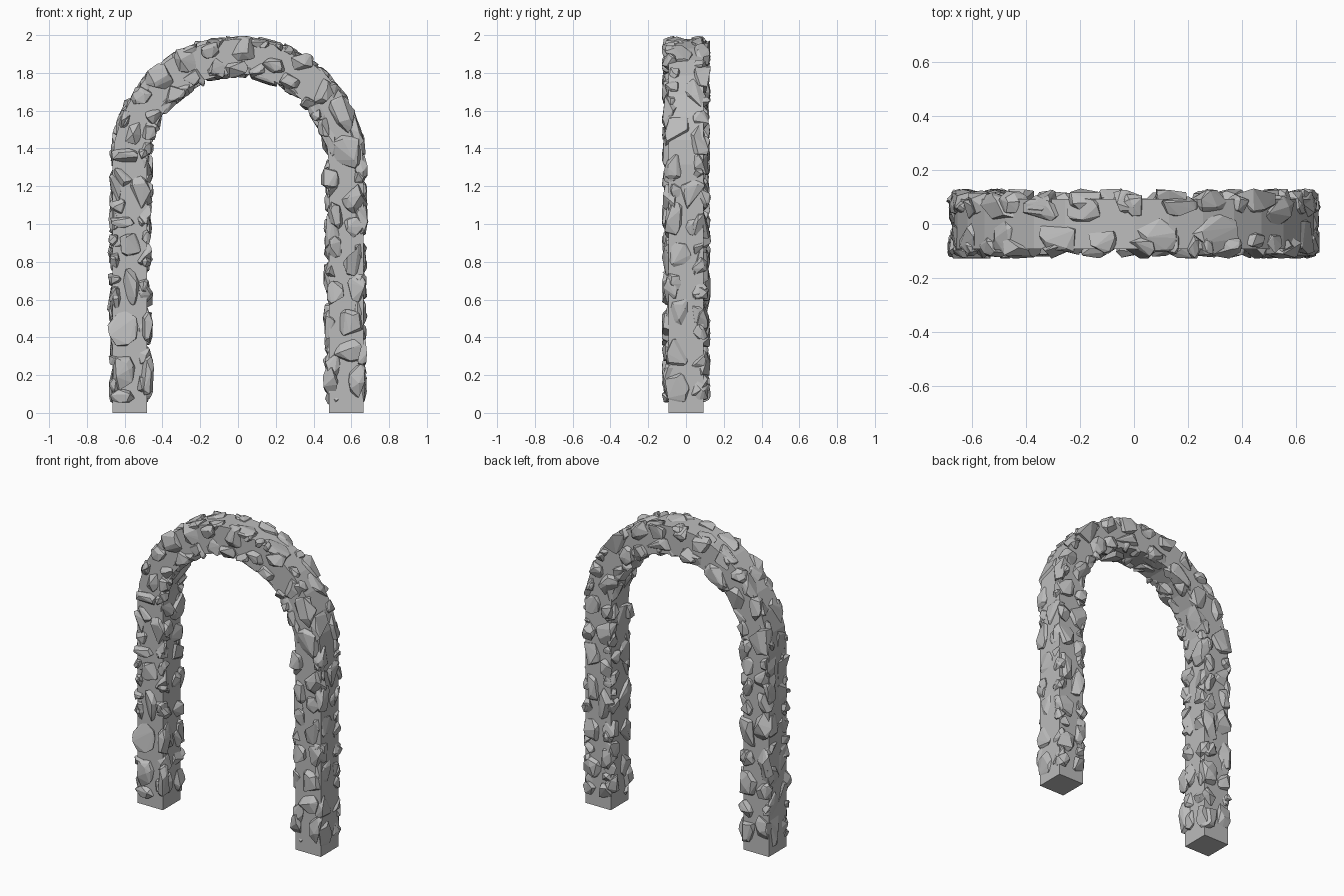
import bpy, bmesh, math, random
from mathutils import Vector, Matrix

random.seed(11)
if "Cube" in bpy.data.objects:
    bpy.data.objects.remove(bpy.data.objects["Cube"])

SPRING = 1.315               # height where the legs become the arch
RADIUS = 0.573               # radius of the arch centre line
HALF = 0.092                 # half thickness of the core
ARC = math.pi * RADIUS
TOTAL = 2 * SPRING + ARC
DEPTH = Vector((0, 1, 0))


def make_material(name, value):
    mat = bpy.data.materials.new(name)
    mat.use_nodes = True
    colour = (value, value, value, 1)
    mat.diffuse_color = colour
    mat.node_tree.nodes["Principled BSDF"].inputs["Base Color"].default_value = colour
    return mat


stone_grey = make_material("stone grey", 0.5)


def add_object(name, bm):
    bmesh.ops.recalc_face_normals(bm, faces=bm.faces)
    mesh = bpy.data.meshes.new(name)
    bm.to_mesh(mesh)
    bm.free()
    mesh.materials.append(stone_grey)
    obj = bpy.data.objects.new(name, mesh)
    bpy.context.collection.objects.link(obj)


def path(s):
    """Centre, tangent and outward direction at length s from the right foot."""
    if s < SPRING:
        return Vector((-RADIUS, 0, s)), Vector((0, 0, 1)), Vector((-1, 0, 0))
    if s > SPRING + ARC:
        return Vector((RADIUS, 0, TOTAL - s)), Vector((0, 0, -1)), Vector((1, 0, 0))
    a = math.pi - (s - SPRING) / RADIUS
    out = Vector((math.cos(a), 0, math.sin(a)))
    return Vector((0, 0, SPRING)) + out * RADIUS, Vector((out.z, 0, -out.x)), out


def locate(x, z):
    """Length along the path and outward offset of a point on the front."""
    if z < SPRING:
        return (z if x < 0 else TOTAL - z), abs(x) - RADIUS
    a = math.atan2(z - SPRING, x)
    return SPRING + (math.pi - a) * RADIUS, math.hypot(x, z - SPRING) - RADIUS


# Core: a square section swept along the arch
bm = bmesh.new()
steps = 16
stations = [0] + [SPRING + ARC * i / steps for i in range(steps + 1)] + [TOTAL]
rings = []
for s in stations:
    centre, tangent, out = path(s)
    rings.append([bm.verts.new(centre + out * HALF * a + DEPTH * HALF * b)
                  for a, b in ((1, 1), (1, -1), (-1, -1), (-1, 1))])
for low, high in zip(rings, rings[1:]):
    for i in range(4):
        j = (i + 1) % 4
        bm.faces.new((low[i], low[j], high[j], high[i]))
bm.faces.new(rings[0])
bm.faces.new(rings[-1])
add_object("arch_core", bm)


def add_stone(bm, centre, axes, size):
    """A chipped stone: the hull of random points, fitted to a box."""
    points = []
    for _ in range(17):
        p = Vector([random.gauss(0, 1) for _ in range(3)]).normalized()
        points.append(Vector([math.copysign(abs(c) ** 0.8, c) for c in p]))
    low = [min(p[i] for p in points) for i in range(3)]
    high = [max(p[i] for p in points) for i in range(3)]
    verts = []
    for p in points:
        co = centre.copy()
        for i in range(3):
            co += axes[i] * size[i] * ((p[i] - low[i]) / (high[i] - low[i]) - 0.5)
        verts.append(bm.verts.new(co))
    hull = bmesh.ops.convex_hull(bm, input=verts)
    loose = {v for v in hull["geom_interior"] if isinstance(v, bmesh.types.BMVert)}
    bmesh.ops.delete(bm, geom=list(loose), context="VERTS")


# Large stones on the front: x, z, width, height
front_layout = [
    (-.61, .09, .13, .07), (-.61, .21, .13, .18), (-.48, .2, .07, .21),
    (-.61, .45, .16, .2), (-.48, .45, .06, .17), (-.57, .67, .1, .2),
    (-.57, .89, .11, .12), (-.61, 1.01, .13, .06), (-.6, 1.36, .14, .08),
    (-.55, 1.49, .09, .14), (-.42, 1.78, .16, .14), (-.27, 1.87, .14, .14),
    (.03, 1.93, .13, .13), (.19, 1.84, .13, .08), (.34, 1.86, .12, .09),
    (.44, 1.7, .13, .17), (.55, 1.58, .14, .2), (.57, 1.38, .17, .18),
    (.49, 1.24, .1, .12), (.61, .8, .11, .15), (.59, .48, .15, .14),
    (.58, .33, .15, .13), (.49, .17, .08, .17), (.63, .17, .09, .18)]


def cover_side(name, direction, across, rise, layout=()):
    """Cover one side of the core; direction and across weigh (outward, depth)."""
    bm = bmesh.new()
    placed = []
    thickness = rise + 0.05

    def put(s, u, length, width, tilt, lift, upright=False):
        centre, tangent, out = path(s)
        face = out * direction[0] + DEPTH * direction[1]
        side = out * across[0] + DEPTH * across[1]
        pos = centre + side * u + face * (HALF + lift - thickness / 2)
        if upright:
            tangent, side = Vector((0, 0, 1)), Vector((1, 0, 0))
        turn = Matrix.Rotation(tilt, 3, face)
        add_stone(bm, pos, (turn @ tangent, turn @ side, face),
                  (length, width, thickness))
        placed.append((s, u, length, width))

    for x, z, width, height in layout:
        s, u = locate(x, z)
        put(s, u, height, width, 0, rise, True)
    # Fill the gaps, starting with big stones and ending with chips
    tries = 1500
    for k in range(tries):
        scale = 1 - 0.65 * k / tries
        length = random.uniform(0.12, 0.22) * scale
        width = min(length, random.uniform(0.09, 0.13) * (scale + 0.1))
        s = random.uniform(0.03 + length / 2, TOTAL - 0.03 - length / 2)
        reach = HALF + 0.022 - width / 2
        u = random.choice((-1, 1)) * reach * random.uniform(0.7, 1)
        if all(abs(s - q[0]) > (length + q[2]) * 0.5 or
               abs(u - q[1]) > (width + q[3]) * 0.47 for q in placed):
            put(s, u, length, width, random.uniform(-0.3, 0.3),
                rise * random.uniform(0.6, 1))
    add_object(name, bm)


cover_side("front_stones", (0, -1), (1, 0), 0.036, front_layout)
cover_side("back_stones", (0, 1), (1, 0), 0.04)
cover_side("outer_stones", (1, 0), (0, 1), 0.021)
cover_side("inner_stones", (-1, 0), (0, 1), 0.033)
